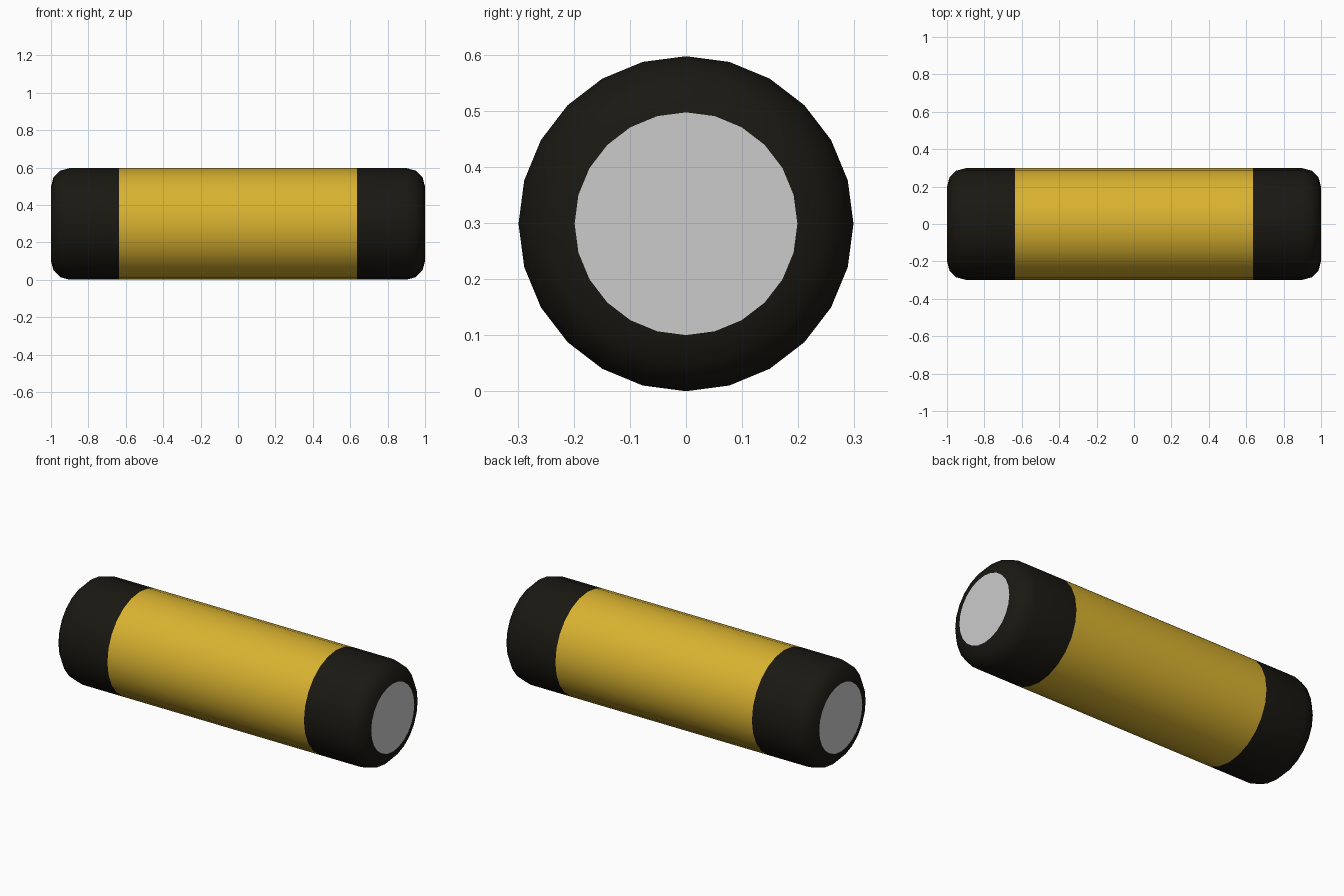
import bpy, bmesh
from math import sin, cos, pi

if "Cube" in bpy.data.objects:
    bpy.data.objects.remove(bpy.data.objects["Cube"])

SIDES = 24
R = 0.2985      # outer radius
BAND = 0.635    # half length of the yellow band
B = 0.1         # rounding of the ends
STEPS = 3       # segments in the rounding


def material(name, rgb):
    m = bpy.data.materials.new(name)
    m.diffuse_color = (*rgb, 1)
    m.use_nodes = True
    m.node_tree.nodes["Principled BSDF"].inputs["Base Color"].default_value = m.diffuse_color
    return m


def lathe(name, profile, mat=None, fill=False):
    """Revolve (x, radius) points round the long axis; fill closes one ring as a disc."""
    bm = bmesh.new()
    rings = [[bm.verts.new((x, r * sin(2 * pi * i / SIDES), R + r * cos(2 * pi * i / SIDES)))
              for i in range(SIDES)] for x, r in profile]
    for a, b in zip(rings, rings[1:]):
        for i in range(SIDES):
            j = (i + 1) % SIDES
            bm.faces.new((a[i], a[j], b[j], b[i]))
    if fill:
        bm.faces.new(rings[0])
    bm.normal_update()
    # make every face point away from the middle of the model
    for f in bm.faces:
        c = f.calc_center_median()
        out = c.copy()
        out.z -= R
        if f.normal.dot(out) < 0:
            f.normal_flip()
    me = bpy.data.meshes.new(name)
    bm.to_mesh(me)
    bm.free()
    ob = bpy.data.objects.new(name, me)
    bpy.context.collection.objects.link(ob)
    if mat:
        me.materials.append(mat)
    for p in me.polygons:
        p.use_smooth = not fill
    return ob


yellow = material("yellow", (0.70, 0.45, 0.03))
black = material("black", (0.010, 0.009, 0.006))

# central band
lathe("central_band", [(-BAND, R), (BAND, R)], yellow)

# rounded sleeves and flat contact discs at both ends
for side, s in (("left", -1), ("right", 1)):
    arc = [(s * (1 - B + B * sin(t)), R - B + B * cos(t))
           for t in (pi / 2 * k / STEPS for k in range(STEPS + 1))]
    lathe(side + "_end_sleeve", [(s * BAND, R)] + arc, black)
    lathe(side + "_end_disc", [(s, R - B)], fill=True)
